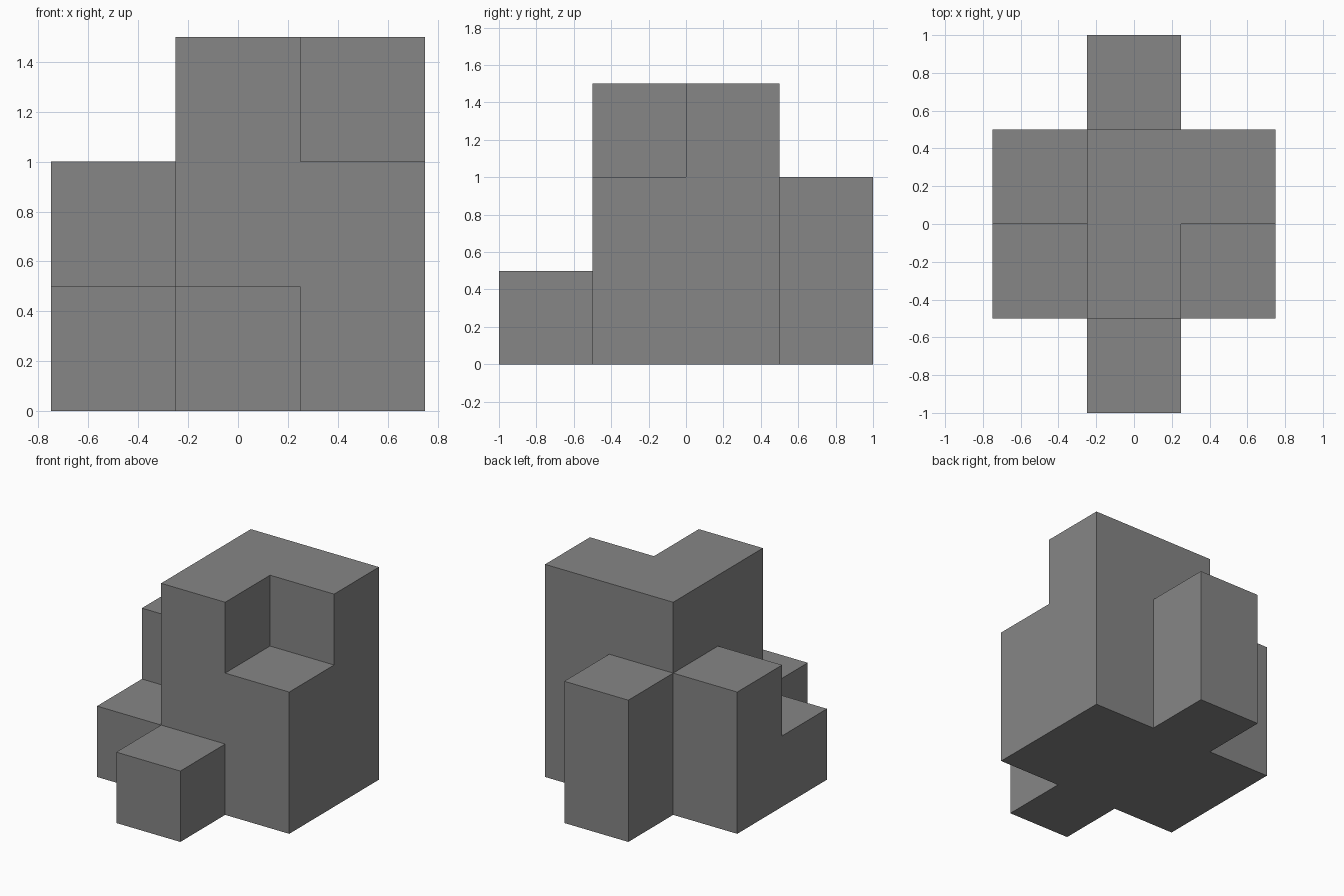
import bpy
import bmesh
from mathutils import Vector

if "Cube" in bpy.data.objects:
    bpy.data.objects.remove(bpy.data.objects["Cube"], do_unlink=True)

UNIT = 0.5

# Height of each column in blocks, by (column across, row front to back)
HEIGHTS = {
    (0, -1.5): 1,                       # front step
    (0, -0.5): 3, (0, 0.5): 3,          # central tower
    (0, 1.5): 2,                        # back step
    (-1, -0.5): 1, (-1, 0.5): 2,        # side staircase
    (1, -0.5): 2, (1, 0.5): 3,          # notched corner
}


def filled(cell):
    return 0 < cell.z < HEIGHTS.get((cell.x, cell.y), 0)


def add_face(bm, cell, normal):
    """Add the square of a block that faces along normal."""
    u = Vector((normal.y, normal.z, normal.x))
    v = normal.cross(u)
    middle = cell + normal / 2
    corners = [middle + (u * a + v * b) / 2
               for a, b in ((-1, -1), (1, -1), (1, 1), (-1, 1))]
    bm.faces.new([bm.verts.new(c * UNIT) for c in corners])


# Outer skin of the stacked blocks, merged into large flat faces
bm = bmesh.new()
directions = [Vector([s if i == axis else 0 for i in range(3)])
              for axis in range(3) for s in (-1, 1)]
for (x, y), height in HEIGHTS.items():
    for level in range(height):
        cell = Vector((x, y, level + 0.5))
        for normal in directions:
            if not filled(cell + normal):
                add_face(bm, cell, normal)
bmesh.ops.remove_doubles(bm, verts=bm.verts, dist=0.001)
bmesh.ops.dissolve_limit(bm, angle_limit=0.01, verts=bm.verts, edges=bm.edges)
bmesh.ops.recalc_face_normals(bm, faces=bm.faces)

mesh = bpy.data.meshes.new("stepped_block")
bm.to_mesh(mesh)
bm.free()
block = bpy.data.objects.new("stepped_block", mesh)
bpy.context.collection.objects.link(block)

# Plain grey
grey = bpy.data.materials.new("grey")
grey.use_nodes = True
colour = (0.24, 0.24, 0.24, 1)
grey.diffuse_color = colour
grey.node_tree.nodes["Principled BSDF"].inputs["Base Color"].default_value = colour
mesh.materials.append(grey)
